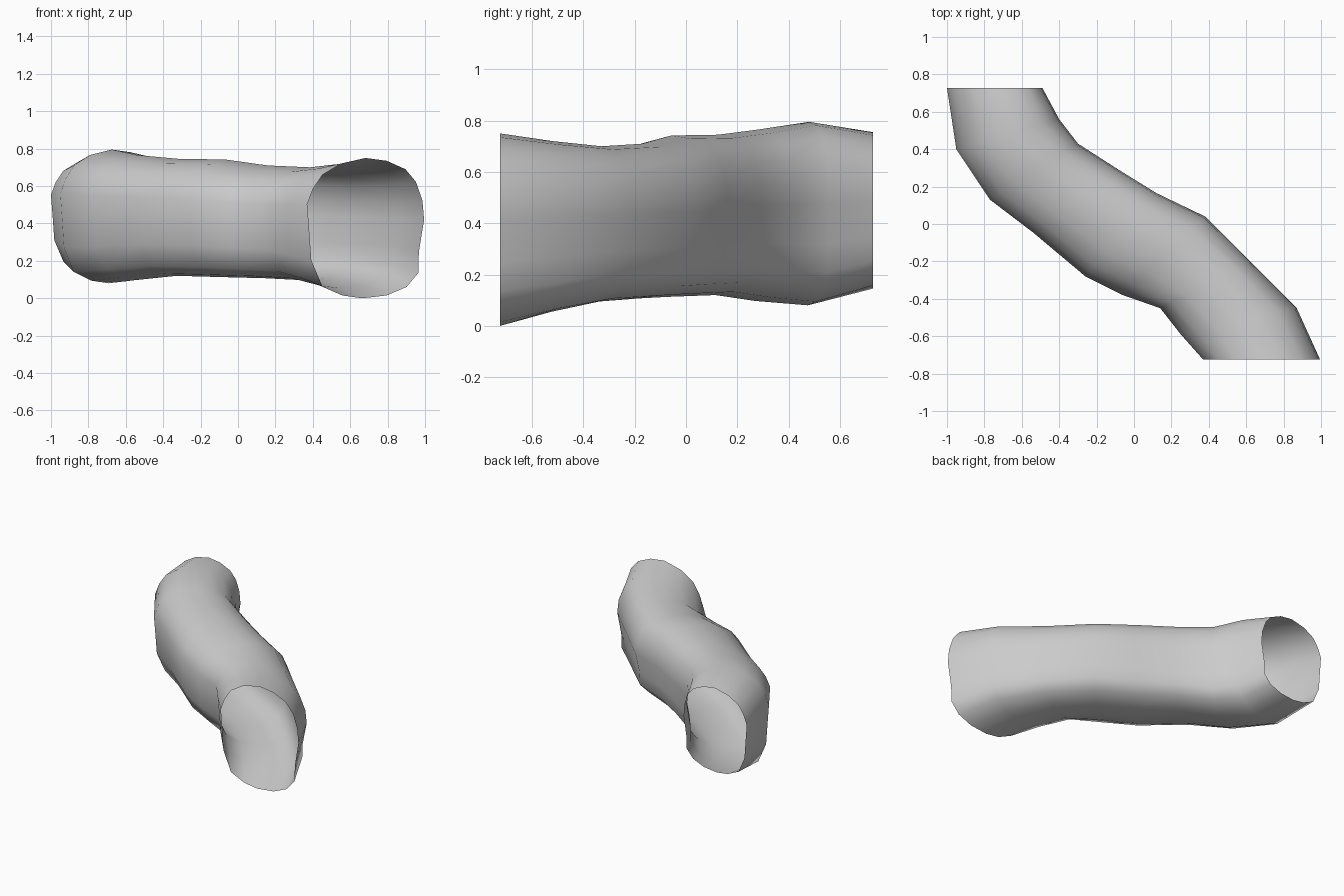
import bpy, bmesh
from mathutils import Vector

if "Cube" in bpy.data.objects:
    bpy.data.objects.remove(bpy.data.objects["Cube"])

# Cross-section: (across, up) in 0..1, anticlockwise seen from the front
profile = [(0.0, .67), (.02, .45), (.035, .27), (.13, .085), (.30, .02), (.47, 0),
           (.68, .02), (.85, .08), (.95, .18), (.955, .33), (1.0, .56), (.985, .70),
           (.93, .83), (.84, .92), (.68, .98), (.50, 1.0), (.29, .96), (.13, .88), (.05, .78)]

# Stations along the winding tunnel: left x, y, right x, y, floor z, roof z
stations = [
    (.37, -.725, .995, -.725, .0, .75),
    (.25, -.59, .87, -.45, .055, .72),
    (.14, -.45, .63, -.21, .095, .70),
    (-.06, -.38, .38, .04, .107, .71),
    (-.26, -.28, .12, .165, .113, .742),
    (-.54, -.045, -.09, .295, .12, .745),
    (-.77, .13, -.30, .43, .097, .765),
    (-.95, .40, -.40, .56, .08, .795),
    (-1.0, .728, -.49, .728, .145, .755),
]

# Open-ended tunnel shell lofted through the stations
bm = bmesh.new()
rings = []
for lx, ly, rx, ry, z0, z1 in stations:
    rings.append([bm.verts.new((lx + (rx - lx) * u, ly + (ry - ly) * u, z0 + (z1 - z0) * w))
                  for u, w in profile])
n = len(profile)
for a, b in zip(rings, rings[1:]):
    for i in range(n):
        j = (i + 1) % n
        bm.faces.new((a[i], a[j], b[j], b[i]))

# Make the normals point outwards
bm.normal_update()
centre = sum((v.co for v in rings[0] + rings[1]), Vector()) / (2 * n)
if sum(f.normal.dot(f.calc_center_median() - centre) for f in list(bm.faces)[:n]) < 0:
    bmesh.ops.reverse_faces(bm, faces=bm.faces[:])

mesh = bpy.data.meshes.new("tunnel")
bm.to_mesh(mesh)
bm.free()
for p in mesh.polygons:
    p.use_smooth = True
tunnel = bpy.data.objects.new("tunnel", mesh)
bpy.context.collection.objects.link(tunnel)
